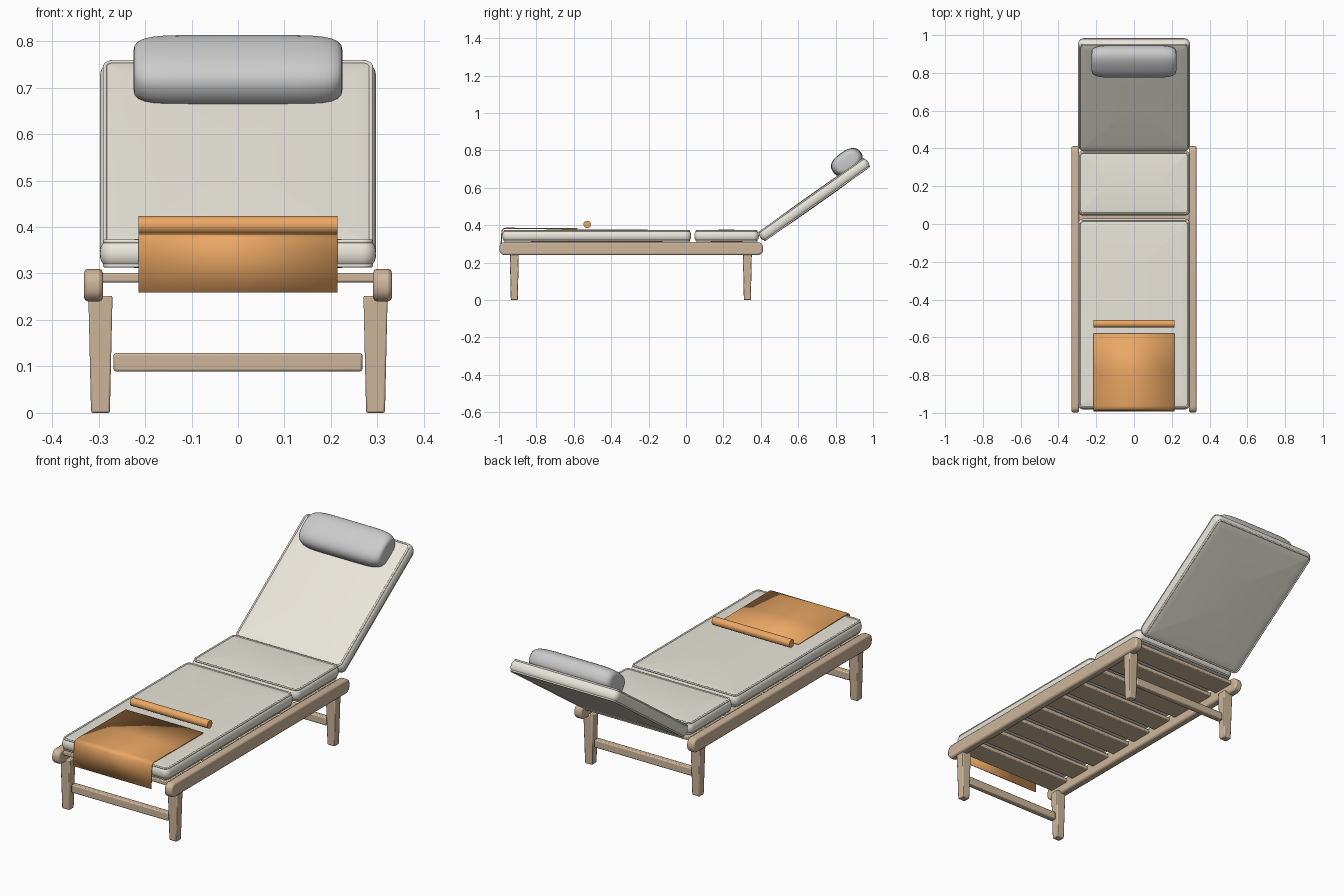
import bpy, bmesh, math
from mathutils import Matrix, Vector

if "Cube" in bpy.data.objects:
    bpy.data.objects.remove(bpy.data.objects["Cube"])


def material(name, rgb):
    m = bpy.data.materials.new(name)
    m.diffuse_color = (*rgb, 1)
    m.use_nodes = True
    m.node_tree.nodes["Principled BSDF"].inputs["Base Color"].default_value = m.diffuse_color
    return m


WOOD = material("wood", (0.62, 0.47, 0.33))
FABRIC = material("cushion_fabric", (0.82, 0.79, 0.71))
ORANGE = material("orange_towel", (0.83, 0.39, 0.13))


def finish(bm, name, mat=None, loc=(0, 0, 0), tilt=0.0, bevel=0.0, segs=2, angle=40):
    bmesh.ops.recalc_face_normals(bm, faces=bm.faces)
    me = bpy.data.meshes.new(name)
    bm.to_mesh(me)
    bm.free()
    ob = bpy.data.objects.new(name, me)
    bpy.context.collection.objects.link(ob)
    ob.location, ob.rotation_euler = loc, (tilt, 0, 0)
    if mat:
        me.materials.append(mat)
    if bevel:
        mod = ob.modifiers.new("bevel", 'BEVEL')
        mod.width, mod.segments = bevel, segs
    bpy.ops.object.select_all(action='DESELECT')
    ob.select_set(True)
    bpy.context.view_layer.objects.active = ob
    bpy.ops.object.shade_smooth_by_angle(angle=math.radians(angle))
    return ob


def box(name, size, loc, bevel, mat=WOOD, taper=1.0):
    bm = bmesh.new()
    bmesh.ops.create_cube(bm, size=1, matrix=Matrix.Diagonal((*size, 1)))
    for v in bm.verts:
        if v.co.z < 0:
            v.co.x *= taper
            v.co.y *= taper
    return finish(bm, name, mat, loc, bevel=bevel)


def outline(w, l, r, inset, z, n=5):
    """Rounded rectangle, inset from its full size."""
    hw, hl, r = w / 2 - inset, l / 2 - inset, max(r - inset, 0.006)
    pts = []
    for k, (sx, sy) in enumerate([(1, 1), (-1, 1), (-1, -1), (1, -1)]):
        for i in range(n + 1):
            a = math.pi / 2 * (k + i / n)
            pts.append(Vector((sx * (hw - r) + r * math.cos(a),
                               sy * (hl - r) + r * math.sin(a), z)))
    return pts


def loft(bm, rings):
    rows = [[bm.verts.new(p) for p in ring] for ring in rings]
    for a, b in zip(rows, rows[1:]):
        for i in range(len(a)):
            j = (i + 1) % len(a)
            bm.faces.new((a[i], a[j], b[j], b[i]))
    bm.faces.new(rows[0])
    bm.faces.new(rows[-1])


def cushion(name, l, loc, tilt=0.0):
    w, r, h = 0.595, 0.03, 0.027
    half = min(w, l) / 2
    # rounded side, then a slightly crowned face
    side = [(0.016 * (1 - math.cos(a)), h * math.sin(a))
            for a in (math.pi / 2 * i / 5 for i in range(6))]
    crown = [(0.016 + (half - 0.036) * t, h + 0.006 * math.sin(t * math.pi / 2))
             for t in (0.12, 0.3, 0.55, 0.8, 1)]
    upper = side + crown
    profile = [(i, -z) for i, z in reversed(upper[1:])] + upper
    bm = bmesh.new()
    loft(bm, [outline(w, l, r, i, z) for i, z in profile])
    finish(bm, name, FABRIC, loc, tilt)
    # piping along the upper and lower seams
    for label, s in (("upper", 1), ("lower", -1)):
        bm = bmesh.new()
        path = outline(w, l, r, 0.011, s * 0.026)
        rows = []
        for i, p in enumerate(path):
            d = (path[(i + 1) % len(path)] - path[i - 1]).normalized()
            side_dir = Vector((d.y, -d.x, 0))
            rows.append([bm.verts.new(p + 0.0045 * (math.cos(a) * side_dir + math.sin(a) * Vector((0, 0, 1))))
                         for a in (math.tau * k / 8 for k in range(8))])
        for i in range(len(rows)):
            a, b = rows[i - 1], rows[i]
            for k in range(8):
                bm.faces.new((a[k - 1], a[k], b[k], b[k - 1]))
        finish(bm, f"{name}_{label}_piping", FABRIC, loc, tilt, angle=60)


# Side rails and legs
for side, s in (("left", -1), ("right", 1)):
    bm = bmesh.new()
    prof = outline(1.41, 0.07, 0.03, 0, 0)
    loft(bm, [[Vector((x, p.x, p.y)) for p in prof] for x in (-0.02, 0.02)])
    rail = finish(bm, f"{side}_rail", WOOD, (s * 0.311, -0.293, 0.275))
    mod = rail.modifiers.new("bevel", 'BEVEL')
    mod.width, mod.segments, mod.limit_method = 0.008, 2, 'ANGLE'
    mod.angle_limit = math.radians(40)
    for end, y in (("front", -0.918), ("back", 0.328)):
        box(f"{end}_{side}_leg", (0.052, 0.048, 0.252), (s * 0.296, y, 0.126), 0.004, taper=0.78)

# Leg stretchers
for end, y in (("front", -0.918), ("back", 0.328)):
    box(f"{end}_stretcher", (0.535, 0.03, 0.04), (0, y, 0.109), 0.005)

# Bed slats
for i in range(9):
    box(f"slat_{i + 1}", (0.59, 0.115, 0.02), (0, -0.905 + i * 0.153, 0.291), 0.004)

# Cushions
cushion("leg_cushion", 1.01, (0, -0.477, 0.343))
cushion("seat_cushion", 0.345, (0, 0.217, 0.343))
TILT = math.radians(35.2)
cushion("back_cushion", 0.705, (0, 0.685, 0.537), TILT)

# Head pillow: superellipse sections narrowing at both ends
bm = bmesh.new()
rings = []
for i in range(21):
    t = -1 + 2 * i / 20
    t = math.sin(t * math.pi / 2)
    f = (1 - abs(t) ** 7) ** 0.4 * 0.45 + 0.55
    ring = []
    for k in range(32):
        c, s = math.cos(math.tau * k / 32), math.sin(math.tau * k / 32)
        ring.append(Vector((0.225 * t,
                            0.091 * f * math.copysign(abs(c) ** 0.8, c),
                            0.057 * f * math.copysign(abs(s) ** 0.8, s))))
    rings.append(ring)
loft(bm, rings)
finish(bm, "head_pillow", None, (0, 0.860, 0.738), TILT, angle=60)

# Towel draped over the foot end
path = [(-0.58, 0.381), (-0.78, 0.382), (-0.962, 0.384), (-0.976, 0.381),
        (-0.983, 0.372), (-0.986, 0.345), (-0.990, 0.259)]
bm = bmesh.new()
rows = [[bm.verts.new((x, y, z)) for x in (-0.214, 0.214)] for y, z in path]
for a, b in zip(rows, rows[1:]):
    bm.faces.new((a[0], a[1], b[1], b[0]))
towel = finish(bm, "draped_towel", ORANGE)
mod = towel.modifiers.new("thickness", 'SOLIDIFY')
mod.thickness, mod.offset = 0.006, 0

# Rolled towel
bm = bmesh.new()
bmesh.ops.create_cone(bm, cap_ends=True, segments=24, radius1=0.02, radius2=0.02, depth=0.428,
                      matrix=Matrix.Rotation(math.pi / 2, 4, 'Y'))
finish(bm, "rolled_towel", ORANGE, (0, -0.528, 0.404))
